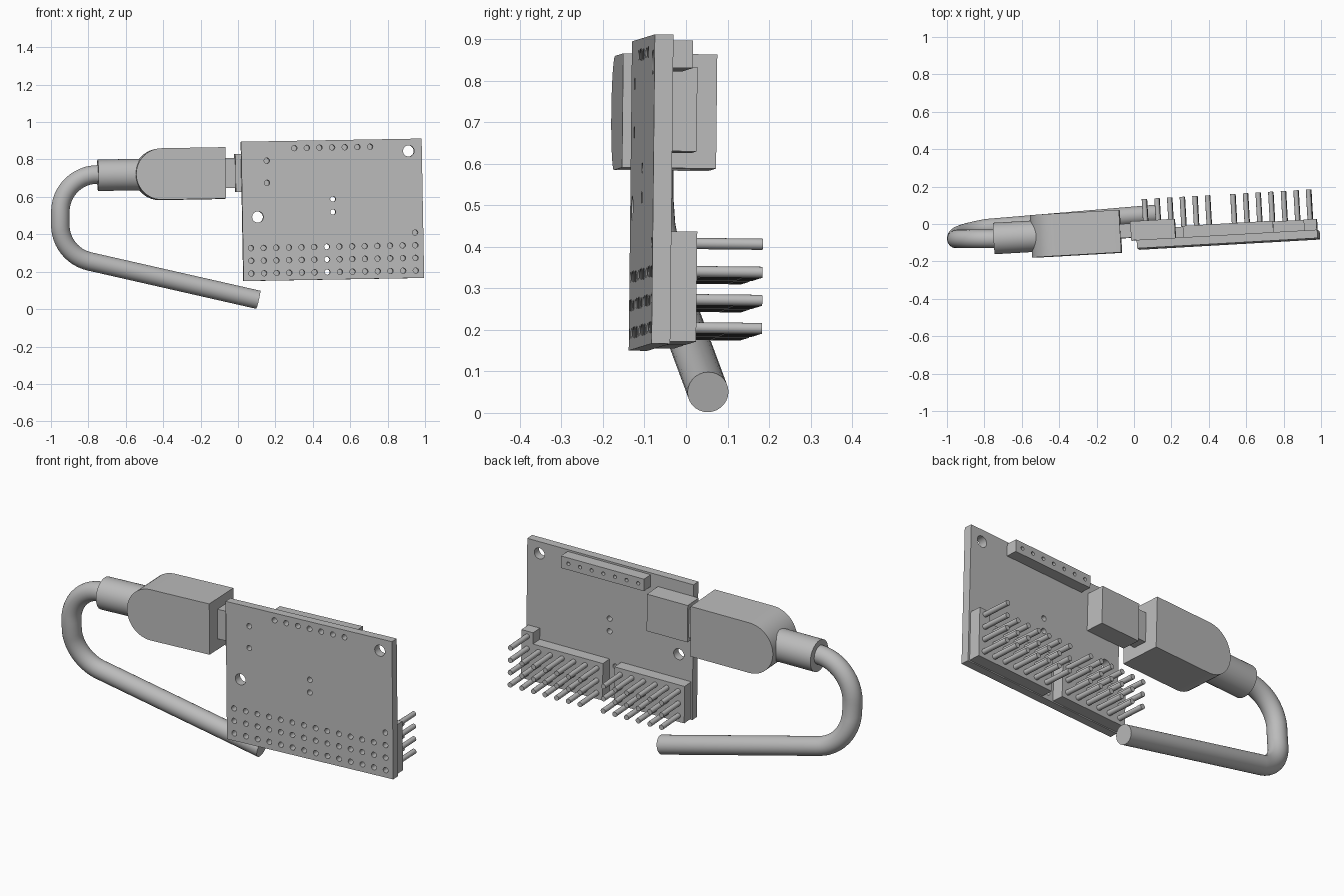
import bpy, bmesh, math
from mathutils import Matrix, Vector

cube = bpy.data.objects.get("Cube")
if cube:
    bpy.data.objects.remove(cube, do_unlink=True)

grey = bpy.data.materials.new("plain grey")
grey.use_nodes = True
grey.diffuse_color = (0.5, 0.5, 0.5, 1)
grey.node_tree.nodes["Principled BSDF"].inputs["Base Color"].default_value = (0.5, 0.5, 0.5, 1)

# Slightly tilted board frame: x along the board, y towards its back, z up
ax = Vector((0.965, 0.055, 0.017)).normalized()
az = Vector((-0.012, 0.008, 0.744)).normalized()
ay = az.cross(ax).normalized()
az = ax.cross(ay)
FRAME = Matrix.Translation((0.03, -0.138, 0.15)) @ Matrix((ax, ay, az)).transposed().to_4x4()


def make(name, bm, frame=FRAME, smooth=False):
    bm.transform(frame)
    bmesh.ops.recalc_face_normals(bm, faces=bm.faces)
    mesh = bpy.data.meshes.new(name)
    bm.to_mesh(mesh)
    bm.free()
    mesh.materials.append(grey)
    obj = bpy.data.objects.new(name, mesh)
    bpy.context.collection.objects.link(obj)
    if smooth:
        smooth_edges(obj)
    return obj


def smooth_edges(obj):
    bpy.ops.object.select_all(action='DESELECT')
    obj.select_set(True)
    bpy.context.view_layer.objects.active = obj
    bpy.ops.object.shade_smooth_by_angle(angle=math.radians(35))


def add_box(bm, x, y, z):
    size = Matrix.Diagonal((x[1] - x[0], y[1] - y[0], z[1] - z[0], 1))
    mid = Matrix.Translation((sum(x) / 2, sum(y) / 2, sum(z) / 2))
    bmesh.ops.create_cube(bm, size=1, matrix=mid @ size)


def box(name, x, y, z):
    bm = bmesh.new()
    add_box(bm, x, y, z)
    return make(name, bm)


def add_rod(bm, x, z, r, y, sides=16):
    place = Matrix.Translation((x, sum(y) / 2, z)) @ Matrix.Rotation(math.pi / 2, 4, 'X')
    bmesh.ops.create_cone(bm, cap_ends=True, segments=sides, radius1=r, radius2=r,
                          depth=y[1] - y[0], matrix=place)


def extrude_outline(name, points, y):
    bm = bmesh.new()
    face = bm.faces.new([bm.verts.new((px, y[0], pz)) for px, pz in points])
    new = bmesh.ops.extrude_face_region(bm, geom=[face])["geom"]
    bmesh.ops.translate(bm, vec=(0, y[1] - y[0], 0),
                        verts=[v for v in new if isinstance(v, bmesh.types.BMVert)])
    return make(name, bm)


def drill(obj, cutter_bm):
    cutter = make("drill_cutter", cutter_bm)
    cutter.hide_render = True
    mod = obj.modifiers.new("holes", 'BOOLEAN')
    mod.operation = 'DIFFERENCE'
    mod.solver = 'EXACT'
    mod.object = cutter
    graph = bpy.context.evaluated_depsgraph_get()
    mesh = bpy.data.meshes.new_from_object(obj.evaluated_get(graph))
    obj.modifiers.clear()
    obj.data = mesh
    bpy.data.objects.remove(cutter, do_unlink=True)
    smooth_edges(obj)


PITCH = 0.0677
COLS = [0.043 + PITCH * i for i in range(14)]
ROWS = [0.04 + PITCH * i for i in range(3)]
TOP_HOLES = [0.284 + PITCH * i for i in range(7)]
GAP = 6
EXTRA = (COLS[-1], ROWS[-1] + PITCH)
THICK = 0.045

# Circuit board with drilled holes
board = box("circuit_board", (0, 0.967), (0, THICK), (0, 0.745))
holes = bmesh.new()
through = (-0.02, THICK + 0.02)
spots = [(x, z) for x in COLS for z in ROWS] + [EXTRA]
spots += [(x, 0.706) for x in TOP_HOLES]
spots += [(0.136, 0.641), (0.135, 0.523), (0.486, 0.43), (0.485, 0.361)]
for x, z in spots:
    add_rod(holes, x, z, 0.0145, through)
for x, z in [(0.896, 0.68), (0.082, 0.341)]:
    add_rod(holes, x, z, 0.03, through, 24)
drill(board, holes)

# Pin header blocks, the long one with a raised end
top = ROWS[-1] + PITCH / 2
depth = (THICK, 0.108)
box("short_header", (0.008, COLS[5] + PITCH / 2), depth, (0.006, top))
left, right = COLS[7] - PITCH / 2, COLS[-1] + PITCH / 2
step = right - PITCH
extrude_outline("long_header", [(left, 0.006), (right, 0.006), (right, top + PITCH - 0.006),
                                (step, top + PITCH - 0.006), (step, top), (left, top)], depth)

# Header pins
pins = bmesh.new()
for x, z in [(x, z) for i, x in enumerate(COLS) if i != GAP for z in ROWS] + [EXTRA]:
    add_rod(pins, x, z, 0.0135, (0.1, 0.268))
make("header_pins", pins, smooth=True)

# Socket strip along the top edge
strip = box("socket_strip", (0.25, 0.733), (THICK, 0.106), (0.669, 0.735))
sockets = bmesh.new()
for x in TOP_HOLES:
    add_rod(sockets, x, 0.703, 0.0095, (0.08, 0.13))
drill(strip, sockets)

# Cable socket on the board and the plug's metal neck
box("cable_socket", (-0.03, 0.207), (THICK, 0.147), (0.478, 0.681))
box("plug_neck", (-0.1, -0.02), (0.06, 0.136), (0.5, 0.66))

# Plug body with a half-round end
MID, HALF = 0.58, 0.1375
arc = [math.pi / 2 + math.pi * i / 24 for i in range(25)]
outline = [(-0.086, MID - HALF), (-0.086, MID + HALF)]
outline += [(-0.428 + HALF * math.cos(a), MID + HALF * math.sin(a)) for a in arc]
body = extrude_outline("plug_body", outline, (-0.016, 0.211))
smooth_edges(body)

# Strain relief sleeve
sleeve = bmesh.new()
bmesh.ops.create_cone(sleeve, cap_ends=True, segments=40, radius1=0.084, radius2=0.084, depth=0.3,
                      matrix=Matrix.Translation((-0.615, 0.098, MID)) @ Matrix.Rotation(math.pi / 2, 4, 'Y'))
make("strain_relief", sleeve, smooth=True)

# Cable: two bends and a long straight tail
BEND = 0.2
path = [(-0.66, -0.077, 0.72)]
for i in range(13):
    a = math.pi / 2 * (1 + i / 12)
    path.append((-0.75 + BEND * math.cos(a), -0.08, 0.52 + BEND * math.sin(a)))
for i in range(13):
    t = i / 12
    a = math.pi + math.radians(77.5) * t
    path.append((-0.75 + BEND * math.cos(a), -0.075 + 0.052 * t, 0.45 + BEND * math.sin(a)))
path.append((0.108, 0.053, 0.05))

cable = bmesh.new()
rings = []
SIDES = 28
points = [Vector(p) for p in path]
for i, p in enumerate(points):
    run = (points[min(i + 1, len(points) - 1)] - points[max(i - 1, 0)]).normalized()
    if i == len(points) - 2:
        run = (points[-1] - p).normalized()
    side = (Vector((0, 1, 0)) - run * run.y).normalized()
    other = run.cross(side)
    rings.append([cable.verts.new(p + 0.0495 * (side * math.cos(a) + other * math.sin(a)))
                  for a in [math.tau * k / SIDES for k in range(SIDES)]])
for r1, r2 in zip(rings, rings[1:]):
    for k in range(SIDES):
        n = (k + 1) % SIDES
        cable.faces.new((r1[k], r1[n], r2[n], r2[k]))
cable.faces.new(rings[0])
cable.faces.new(rings[-1])
make("cable", cable, Matrix.Identity(4), smooth=True)
